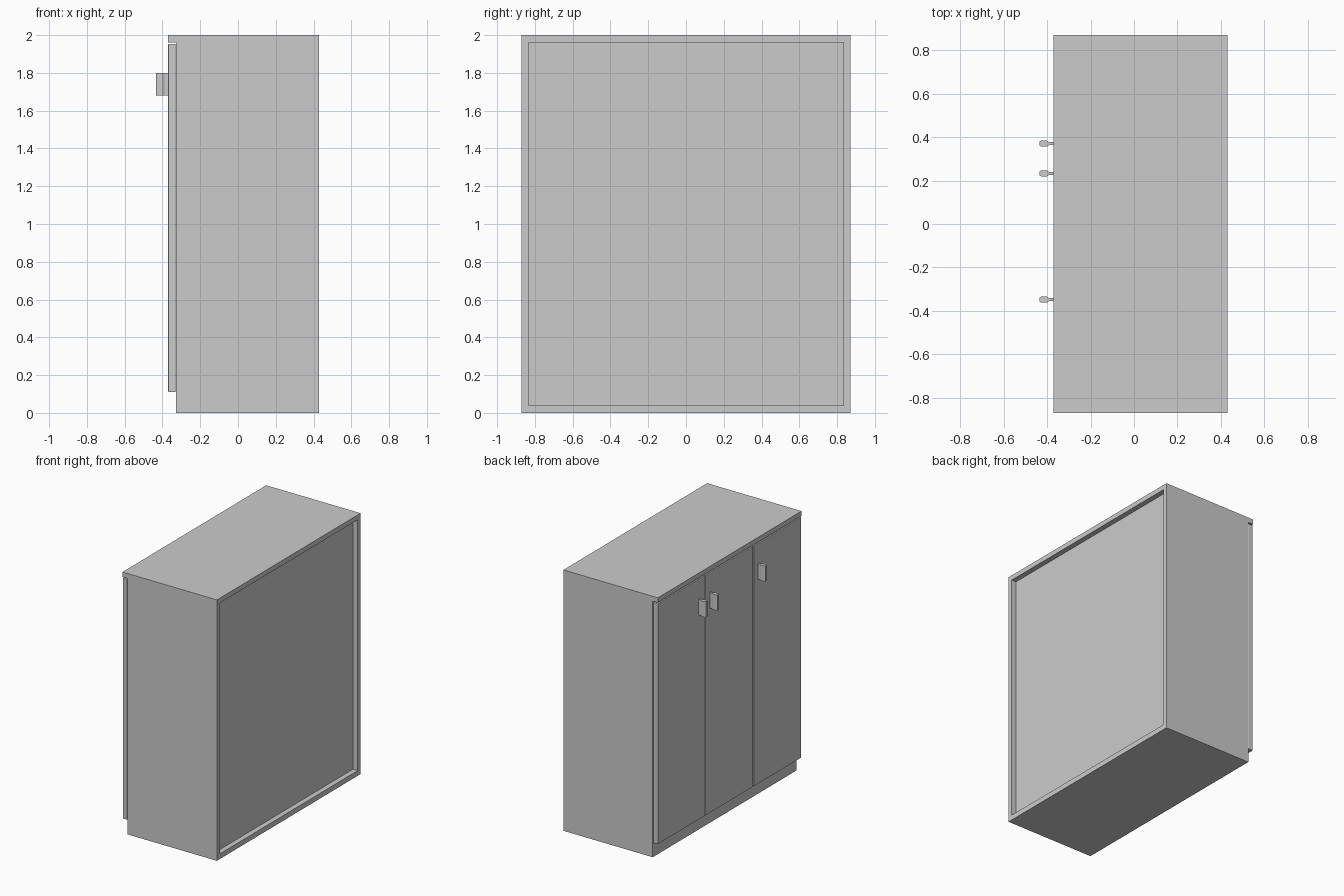
import bpy, bmesh
from mathutils import Vector

if "Cube" in bpy.data.objects:
    bpy.data.objects.remove(bpy.data.objects["Cube"])


def finish(name, bm, bevel=0.0):
    bmesh.ops.recalc_face_normals(bm, faces=bm.faces)
    mesh = bpy.data.meshes.new(name)
    bm.to_mesh(mesh)
    bm.free()
    obj = bpy.data.objects.new(name, mesh)
    bpy.context.collection.objects.link(obj)
    if bevel:
        mod = obj.modifiers.new("soft_edges", 'BEVEL')
        mod.width = bevel
        mod.segments = 2
    return obj


def box(name, x, y, z, bevel=0.0):
    """Axis-aligned board given its (min, max) on each axis."""
    bm = bmesh.new()
    bmesh.ops.create_cube(bm, size=1)
    for v in bm.verts:
        v.co = Vector(r[0] if c < 0 else r[1] for c, r in zip(v.co, (x, y, z)))
    return finish(name, bm, bevel)


def prism(name, profile, z0, z1):
    """Closed XY profile extruded upwards."""
    bm = bmesh.new()
    face = bm.faces.new([bm.verts.new((x, y, z0)) for x, y in profile])
    ext = bmesh.ops.extrude_face_region(bm, geom=[face])
    bmesh.ops.translate(bm, vec=(0, 0, z1 - z0),
                        verts=[g for g in ext["geom"] if isinstance(g, bmesh.types.BMVert)])
    return finish(name, bm)


FRONT, BACK, HALF, T = -0.327, 0.43, 0.87, 0.035
DOOR_X = (-0.37, -0.33)

# Carcass boards
box("top_board", (DOOR_X[0], BACK), (-HALF, HALF), (1.962, 2.0))
box("bottom_board", (FRONT, BACK), (-HALF + T, HALF - T), (0, 0.04))
for side, s in (("left", 1), ("right", -1)):
    ys = sorted((s * HALF, s * (HALF - T)))
    box(side + "_side", (FRONT, BACK), ys, (0, 1.962))
box("plinth", (FRONT, FRONT + T), (-HALF + T, HALF - T), (0.04, 0.13))

# Back panel, recessed into the frame
box("back_panel", (0.37, 0.39), (-HALF + T, HALF - T), (0.04, 1.962))

# Three doors with narrow gaps
edges = [HALF, 0.293, -0.29, -HALF]
gaps = [0, 0.002, 0.005, 0]
for i in range(3):
    box(f"door_{i + 1}", DOOR_X,
        (edges[i + 1] + gaps[i + 1], edges[i] - gaps[i]), (0.11, 1.953), 0.004)

# Pull handles: slim neck widening to a chamfered grip
half_profile = [(-0.368, 0.007), (-0.39, 0.007), (-0.402, 0.014),
                (-0.427, 0.014), (-0.435, 0.009)]
for i, y in enumerate((0.37, 0.233, -0.348)):
    profile = [(x, y + w) for x, w in half_profile]
    profile += [(x, y - w) for x, w in reversed(half_profile)]
    prism(f"handle_{i + 1}", profile, 1.68, 1.80)
